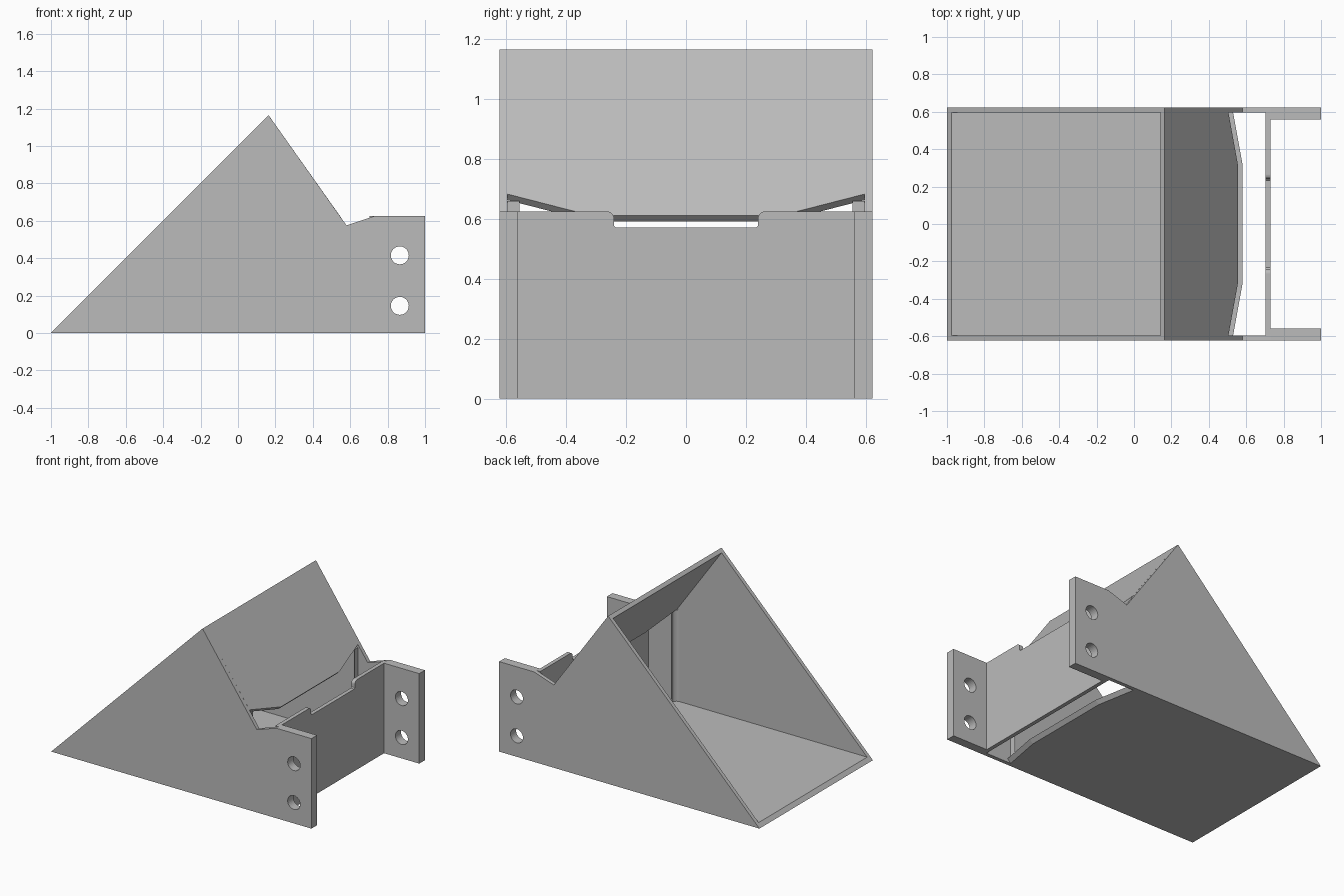
import bpy, bmesh
from math import sin, cos, pi
from mathutils import Matrix, Vector

if "Cube" in bpy.data.objects:
    bpy.data.objects.remove(bpy.data.objects["Cube"], do_unlink=True)

grey = bpy.data.materials.new("plain grey")
grey.use_nodes = True
colour = (0.5, 0.5, 0.5, 1)
grey.diffuse_color = colour
grey.node_tree.nodes["Principled BSDF"].inputs["Base Color"].default_value = colour


def arc(cx, cy, r, start, end, n):
    steps = [start + (end - start) * i / n for i in range(n + 1)]
    return [(cx + r * cos(a), cy + r * sin(a)) for a in steps]


def prism(name, loops, origin, u, v, w):
    """Flat outline with holes, laid along u and v and extruded by w."""
    curve = bpy.data.curves.new(name, "CURVE")
    curve.dimensions, curve.fill_mode, curve.extrude = "2D", "BOTH", 0.5
    for loop in loops:
        spline = curve.splines.new("POLY")
        spline.points.add(len(loop) - 1)
        for point, (a, b) in zip(spline.points, loop):
            point.co = (a, b, 0, 1)
        spline.use_cyclic_u = True
    temp = bpy.data.objects.new(name, curve)
    mesh = bpy.data.meshes.new_from_object(temp)
    bpy.data.objects.remove(temp)
    u, v, w = Vector(u), Vector(v), Vector(w)
    place = Matrix((u, v, w)).transposed().to_4x4()
    place.translation = Vector(origin) + w / 2
    mesh.transform(place)
    bm = bmesh.new()
    bm.from_mesh(mesh)
    bmesh.ops.remove_doubles(bm, verts=bm.verts, dist=1e-5)
    bmesh.ops.recalc_face_normals(bm, faces=bm.faces)
    for face in bm.faces:
        face.smooth = False
    bm.to_mesh(mesh)
    bm.free()
    mesh.materials.clear()
    mesh.materials.append(grey)
    obj = bpy.data.objects.new(name, mesh)
    bpy.context.collection.objects.link(obj)
    return obj


X, Y, Z = (1, 0, 0), (0, 1, 0), (0, 0, 1)
HALF, INNER, THICK = 0.622, 0.595, 0.027
PEAK_X, PEAK_Z, TOP = 0.163, 1.165, 0.625
SLOPE = -1.412
EDGE, LIP = 0.555, 0.505   # free edge at the middle and at the sides

# Side plates with thicker, drilled mounting flanges
holes = [arc(0.865, z, 0.048, 0, 2 * pi * 31 / 32, 31) for z in (0.145, 0.415)]
profile = [(-1, 0), (1, 0), (1, TOP), (0.73, TOP), (0.58, 0.575), (PEAK_X, PEAK_Z)]
flange = [(0.73, 0), (1, 0), (1, TOP), (0.73, TOP)]
for side, s in (("left", 1), ("right", -1)):
    tag = "back" if s > 0 else "front"
    prism(tag + "_side_plate", [profile] + holes, (0, s * HALF, 0), X, Z, (0, -s * THICK, 0))
    prism(tag + "_flange", [flange] + holes, (0, s * INNER, 0), X, Z, (0, -s * 0.035, 0))
    # Coved strip inside the mouth
    cove = [(LIP, s * INNER)] + [(x, s * y) for x, y in arc(LIP - 0.035, INNER - 0.035, 0.035, pi / 2, 0, 6)]
    cove = [(LIP, s * INNER), (LIP, s * (INNER - 0.04))]
    cove += [(x, s * y) for x, y in arc(LIP - 0.04, INNER - 0.035, 0.035, 0, pi / 2, 6)]
    prism(tag + "_cove_strip", [cove], (0, 0, 0.02), X, Y, (0, 0, 0.64))


def tapered(start):
    """Plate outline whose free edge has slanted corners."""
    return [(start, -INNER), (LIP, -INNER), (EDGE, -0.32),
            (EDGE, 0.32), (LIP, INNER), (start, INNER)]


# Floor and sloping roof, both cut flush with the open face
prism("floor", [tapered(-1)], (0, 0, 0), X, Y, (0.025, 0, 0.025))
roof = [(x - PEAK_X, y) for x, y in tapered(PEAK_X)]
prism("roof", [roof], (PEAK_X, 0, PEAK_Z), (1, 0, SLOPE), Y, (-0.02, 0, -0.02))

# Cross wall with a rounded notch in its top edge
notch = arc(0.265, TOP - 0.025, 0.025, pi / 2, pi, 6) + [(0.24, 0.577), (0.233, 0.57)]
half = [(INNER, 0), (INNER, TOP)] + notch
wall = half + [(-y, z) for y, z in reversed(half)]
prism("cross_wall", [wall], (0.703, 0, 0), Y, Z, (0.027, 0, 0))
